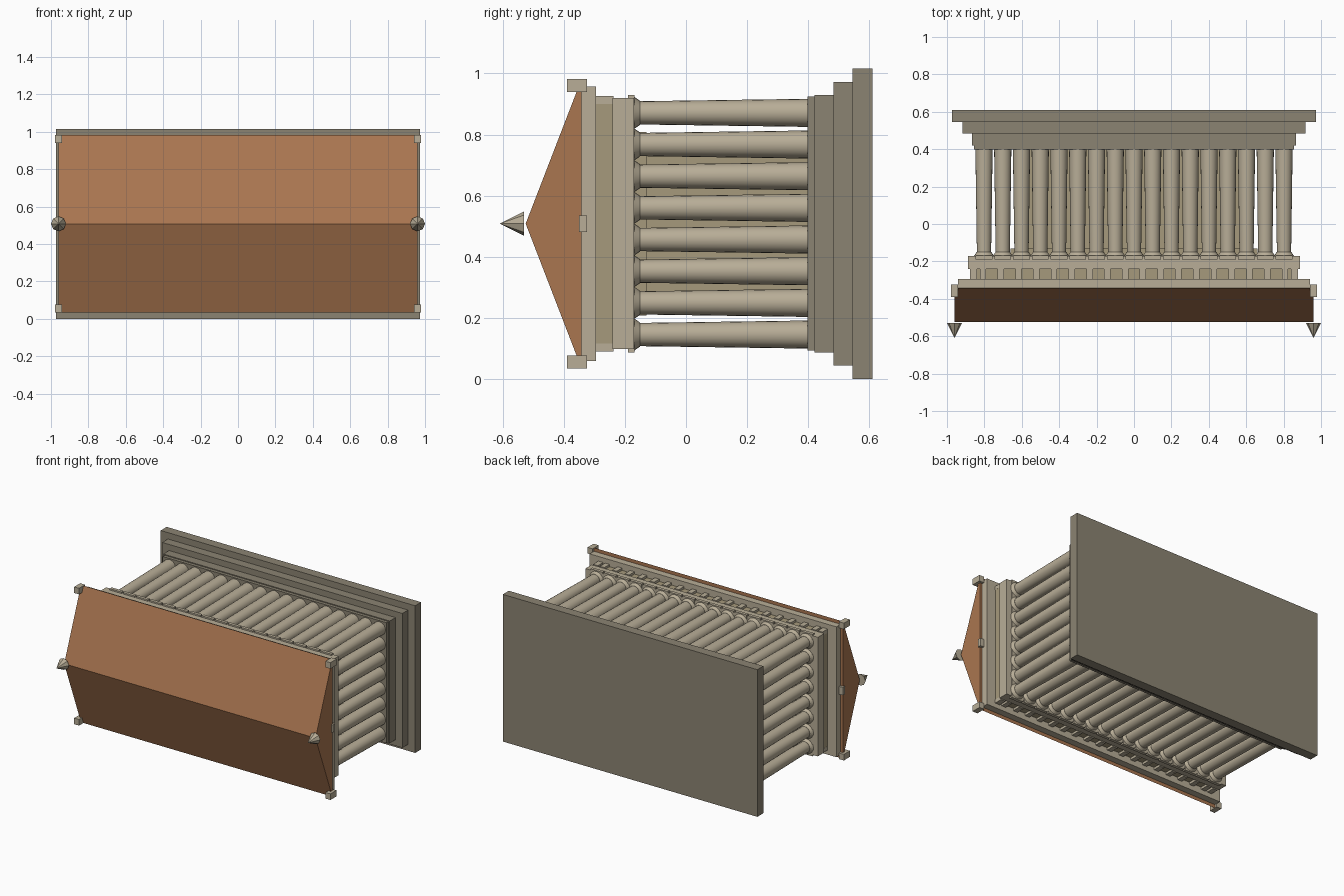
import bpy, bmesh, math
from mathutils import Matrix

if "Cube" in bpy.data.objects:
    bpy.data.objects.remove(bpy.data.objects["Cube"])

ZC = 0.508  # temple axis height; the temple lies on its back, its "up" is -y


def mat(name, c):
    m = bpy.data.materials.new(name)
    m.diffuse_color = (*c, 1)
    m.use_nodes = True
    m.node_tree.nodes["Principled BSDF"].inputs["Base Color"].default_value = m.diffuse_color
    return m


STEP = mat("step_stone", (0.26, 0.23, 0.17))
STONE = mat("pale_stone", (0.48, 0.42, 0.31))
DARK = mat("wall_stone", (0.38, 0.32, 0.20))
TILE = mat("roof_tile", (0.40, 0.18, 0.08))


def finish(bm, name, m):
    bmesh.ops.recalc_face_normals(bm, faces=bm.faces)
    me = bpy.data.meshes.new(name)
    bm.to_mesh(me)
    bm.free()
    me.materials.append(m)
    ob = bpy.data.objects.new(name, me)
    bpy.context.collection.objects.link(ob)
    return ob


def add_box(bm, x, z, hx, hz, y0, y1):
    M = Matrix.Translation((x, (y0 + y1) / 2, ZC + z)) @ Matrix.Diagonal((2 * hx, abs(y1 - y0), 2 * hz, 1))
    bmesh.ops.create_cube(bm, size=1, matrix=M)


def box(name, hx, hz, y0, y1, m):
    bm = bmesh.new()
    add_box(bm, 0, 0, hx, hz, y0, y1)
    return finish(bm, name, m)


def add_cone(bm, x, z, r0, r1, y0, y1, n):
    # r0 at y0, r1 at y1, with y1 < y0
    M = Matrix.Translation((x, (y0 + y1) / 2, ZC + z)) @ Matrix.Rotation(math.pi / 2, 4, 'X')
    bmesh.ops.create_cone(bm, cap_ends=True, segments=n, radius1=r0, radius2=r1,
                          depth=y0 - y1, matrix=M)


# stepped base
box("base_step_lower", 0.972, 0.508, 0.61, 0.545, STEP)
box("base_step_middle", 0.917, 0.464, 0.545, 0.483, STEP)
box("base_step_upper", 0.865, 0.422, 0.483, 0.42, STEP)
box("column_floor", 0.855, 0.416, 0.42, 0.398, STEP)

# inner chamber
box("inner_chamber", 0.61, 0.265, 0.398, -0.13, DARK)
box("chamber_ceiling", 0.66, 0.30, -0.13, -0.17, DARK)

# ring of columns, 17 by 8
xs = [-0.802 + 1.604 * i / 16 for i in range(17)]
zs = [-0.363 + 0.726 * i / 7 for i in range(8)]
spots = [(x, z) for i, x in enumerate(xs) for j, z in enumerate(zs)
         if i in (0, 16) or j in (0, 7)]
shafts, caps = bmesh.new(), bmesh.new()
for x, z in spots:
    add_cone(shafts, x, z, 0.046, 0.038, 0.398, -0.155, 20)
    add_cone(shafts, x, z, 0.039, 0.053, -0.15, -0.17, 20)
    add_box(caps, x, z, 0.045, 0.058, -0.168, -0.19)
col = finish(shafts, "columns", STONE)
finish(caps, "column_capitals", STONE)
bpy.context.view_layer.objects.active = col
col.select_set(True)
bpy.ops.object.shade_smooth_by_angle(angle=math.radians(30))

# beam, frieze and cornice
box("main_beam", 0.888, 0.411, -0.17, -0.24, STONE)
box("frieze", 0.875, 0.402, -0.24, -0.295, DARK)
box("cornice", 0.942, 0.45, -0.295, -0.342, STONE)
blocks = bmesh.new()
for i in range(18):
    for s in (-1, 1):
        add_box(blocks, -0.8075 + 0.095 * i, s * 0.405, 0.017, 0.013, -0.238, -0.297)
for sx in (-1, 1):
    for s in (-1, 1):
        add_box(blocks, sx * 0.858, s * 0.405, 0.018, 0.013, -0.238, -0.297)
finish(blocks, "frieze_blocks", STONE)

# gabled roof
bm = bmesh.new()
ends = []
for x in (-0.96, 0.96):
    ends.append([bm.verts.new((x, y, ZC + z)) for y, z in
                 ((-0.342, -0.474), (-0.525, 0), (-0.342, 0.474))])
bm.faces.new(ends[0])
bm.faces.new(ends[1])
for i in range(3):
    j = (i + 1) % 3
    bm.faces.new((ends[0][i], ends[0][j], ends[1][j], ends[1][i]))
finish(bm, "roof", TILE)

# roof ornaments
tips, corners = bmesh.new(), bmesh.new()
for sx in (-1, 1):
    add_cone(tips, sx * 0.96, 0, 0.04, 0, -0.53, -0.61, 8)
    add_box(corners, sx * 0.955, 0, 0.015, 0.027, -0.325, -0.351)
    for sz in (-1, 1):
        add_box(corners, sx * 0.96, sz * 0.453, 0.019, 0.021, -0.324, -0.39)
finish(tips, "ridge_finials", STONE)
finish(corners, "corner_blocks", STONE)
